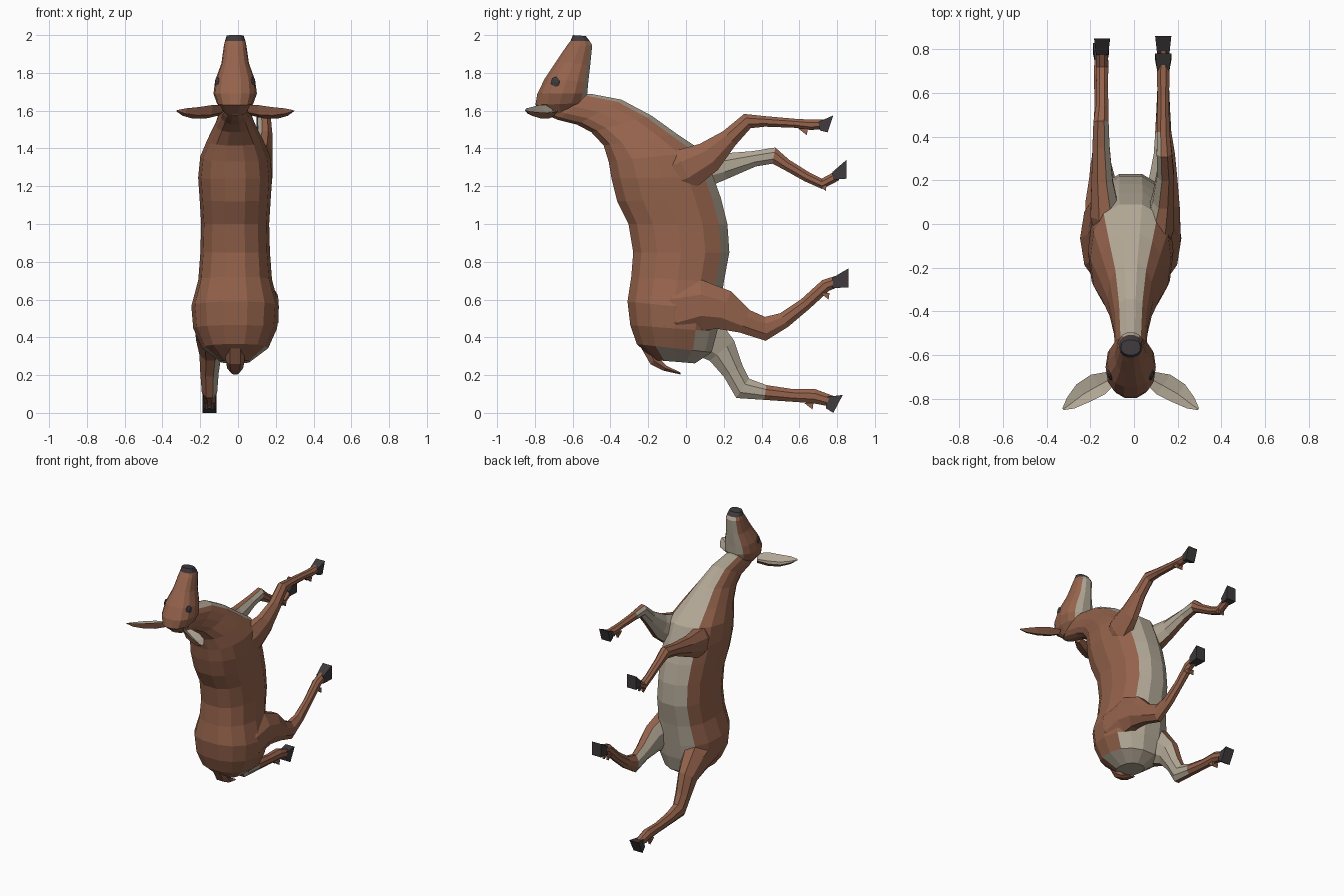
import bpy, bmesh, math
from mathutils import Vector

if "Cube" in bpy.data.objects:
    bpy.data.objects.remove(bpy.data.objects["Cube"])

CX = -0.015  # body midline


def material(name, rgb):
    m = bpy.data.materials.new(name)
    m.diffuse_color = (*rgb, 1)
    m.use_nodes = True
    m.node_tree.nodes["Principled BSDF"].inputs["Base Color"].default_value = m.diffuse_color
    return m


MATS = [material("brown_coat", (0.30, 0.125, 0.072)),
        material("pale_underside", (0.44, 0.385, 0.30)),
        material("dark_horn", (0.05, 0.043, 0.045))]
BROWN, PALE, DARK = 0, 1, 2


def finish(name, bm):
    bmesh.ops.recalc_face_normals(bm, faces=bm.faces)
    me = bpy.data.meshes.new(name)
    bm.to_mesh(me)
    bm.free()
    for m in MATS:
        me.materials.append(m)
    ob = bpy.data.objects.new(name, me)
    bpy.context.collection.objects.link(ob)
    return ob


def loft(name, rings, rule):
    """Skin rings of points; rule(d, centre) gives the colour, d = steps from the first side."""
    bm = bmesh.new()
    vs = [[bm.verts.new(p) for p in r] for r in rings]
    n = len(rings[0])
    for a, b in zip(vs, vs[1:]):
        for k in range(n):
            j = (k + 1) % n
            f = bm.faces.new((a[k], a[j], b[j], b[k]))
            f.material_index = rule(min(j, n - j), f.calc_center_median())
    for r in (vs[0], vs[-1]):
        f = bm.faces.new(r)
        f.material_index = rule(0, f.calc_center_median())
    return finish(name, bm)


def ring(c, u, v, n, power=1.0):
    """Rounded section around c with half axes u and v; first side faces u."""
    out = []
    for k in range(n):
        a = (k + 0.5) * 2 * math.pi / n
        s, t = math.cos(a), math.sin(a)
        out.append(c + u * math.copysign(abs(s) ** power, s)
                   + v * math.copysign(abs(t) ** power, t))
    return out


def spine_loft(name, secs, n, rule, power=0.85):
    """Sections are (back y, back z, belly y, belly z, half width)."""
    rings = []
    for ay, az, by, bz, w in secs:
        c = Vector((CX, (ay + by) / 2, (az + bz) / 2))
        u = Vector((0, (by - ay) / 2, (bz - az) / 2))
        rings.append(ring(c, u, Vector((w, 0, 0)), n, power))
    return loft(name, rings, rule)


# Torso and neck
def torso_rule(d, c):
    rump = c.y > -0.1 and c.z < 0.33 + 0.6 * (c.y + 0.1) and c.z < 0.43
    return PALE if d <= 1 or rump else BROWN


spine_loft("torso_and_neck", [
    (-.17, .28, .05, .262, .08), (-.265, .365, .14, .32, .175),
    (-.3, .465, .17, .43, .222), (-.315, .59, .185, .54, .232),
    (-.295, .72, .205, .69, .195), (-.285, .85, .235, .85, .184),
    (-.31, 1.0, .225, 1.0, .18), (-.37, 1.12, .19, 1.14, .188),
    (-.4, 1.24, .15, 1.25, .196), (-.415, 1.33, .095, 1.385, .185),
    (-.44, 1.415, -.04, 1.475, .148), (-.505, 1.485, -.18, 1.575, .105),
    (-.58, 1.525, -.34, 1.66, .08), (-.68, 1.55, -.5, 1.69, .07),
    (-.74, 1.575, -.58, 1.69, .055)], 14, torso_rule)


# Head
def head_rule(d, c):
    if c.z > 1.965 and c.y < -0.51:
        return DARK
    return PALE if d <= 1 and c.y > -0.56 and c.z > 1.66 else BROWN


spine_loft("head", [
    (-.73, 1.575, -.6, 1.6, .055), (-.80, 1.63, -.54, 1.64, .095),
    (-.79, 1.69, -.52, 1.69, .115), (-.75, 1.77, -.515, 1.75, .106),
    (-.69, 1.86, -.505, 1.84, .073), (-.635, 1.94, -.495, 1.945, .06),
    (-.612, 1.97, -.508, 1.968, .054), (-.6, 2.0, -.53, 1.995, .045)],
    14, head_rule)

# Tail
spine_loft("tail", [
    (-.24, .34, -.17, .36, .05), (-.19, .255, -.15, .3, .05),
    (-.12, .222, -.1, .25, .042), (-.03, .203, -.03, .215, .02)],
    6, lambda d, c: PALE if d == 0 else BROWN)

# Eyes
for side, label in ((1, "right"), (-1, "left")):
    bm = bmesh.new()
    bmesh.ops.create_icosphere(bm, subdivisions=2, radius=1)
    for v in bm.verts:
        v.co = Vector((CX + side * (0.094 - v.co.y * -.006) + v.co.x * .012,
                       -.692 + v.co.y * .024, 1.748 + v.co.z * .032))
    for f in bm.faces:
        f.material_index = DARK
    finish("eye_" + label, bm)

# Ears: pale cup tilted to the throat side, brown outside
for side, label in ((1, "right"), (-1, "left")):
    rings = []
    for x, y, z, w, h in ((.08, -.70, 1.605, .03, .03), (.15, -.735, 1.598, .055, .04),
                          (.22, -.775, 1.592, .05, .034), (.275, -.82, 1.595, .03, .022),
                          (.31, -.848, 1.6, .005, .004)):
        c = Vector((side * x + CX, y, z))
        p = Vector((side * .57, .82, 0)) * w
        up = Vector((0, 0, h))
        rings.append([c + p - up * .1, c - p * .1 - up * .25, c - p + up * .8,
                      c - p * .75 - up * .5, c + p * .2 - up])
    ob = loft("ear_" + label, rings, lambda d, c: BROWN)
    for poly in ob.data.polygons:
        if poly.normal.z > 0.2:
            poly.material_index = PALE


def prism(name, x, w, outline, mat, taper=1.0):
    """Extrude a side outline of (y, z) points across x, first and last point narrowed."""
    bm = bmesh.new()
    n = len(outline)
    ws = [w * (taper if k in (0, n - 1) else 1) for k in range(n)]
    a = [bm.verts.new((x - q, y, z)) for q, (y, z) in zip(ws, outline)]
    b = [bm.verts.new((x + q, y, z)) for q, (y, z) in zip(ws, outline)]
    bm.faces.new(a)
    bm.faces.new(b)
    for k in range(n):
        bm.faces.new((a[k], a[(k + 1) % n], b[(k + 1) % n], b[k]))
    for f in bm.faces:
        f.material_index = mat
    finish(name, bm)


def leg(name, side, path, pale_end, hoof, claw):
    """Path points are (x, y, z, half width, half depth)."""
    pts = [Vector((CX * .4 + side * p[0], p[1], p[2])) for p in path]
    rings = []
    for i, (c, p) in enumerate(zip(pts, path)):
        t = pts[min(i + 1, len(pts) - 1)] - pts[max(i - 1, 0)]
        t.x = 0
        t.normalize()
        rings.append(ring(c, Vector((-side * p[3] * 1.05, 0, 0)),
                          Vector((0, -t.z, t.y)) * p[4] * 1.07, 8))
    loft(name, rings, lambda d, c: PALE if d <= 1 and 0 < c.y < pale_end else BROWN)
    # Hoof and dewclaws
    x = pts[-1].x
    prism(name + "_hoof", x, .037, hoof, DARK, .75)
    for s, tag in ((-1, "outer"), (1, "inner")):
        y, z = claw
        prism(f"{name}_dewclaw_{tag}", x + s * .016, .008,
              [(y - .035, z + .035), (y + .015, z + .035), (y + .01, z)], BROWN)


leg("front_leg_right", 1, [
    (.09, -.15, 1.23, .05, .09), (.12, -.01, 1.285, .07, .115), (.14, .12, 1.355, .05, .085),
    (.15, .23, 1.455, .04, .05), (.145, .325, 1.545, .036, .042),
    (.14, .42, 1.543, .03, .028), (.14, .58, 1.533, .026, .024),
    (.14, .66, 1.525, .03, .028), (.14, .73, 1.528, .028, .025)], .4,
    [(.70, 1.54), (.78, 1.575), (.75, 1.485), (.71, 1.495)], (.63, 1.47))

leg("front_leg_left", -1, [
    (.09, -.15, 1.23, .05, .09), (.125, .04, 1.275, .07, .105), (.14, .2, 1.305, .05, .07),
    (.145, .36, 1.345, .04, .042), (.145, .465, 1.362, .036, .044),
    (.14, .53, 1.315, .03, .03), (.14, .64, 1.25, .027, .027),
    (.14, .72, 1.213, .03, .028), (.14, .8, 1.255, .027, .026)], .45,
    [(.775, 1.275), (.85, 1.34), (.85, 1.24), (.78, 1.235)], (.73, 1.175))

leg("hind_leg_right", 1, [
    (.09, -.2, .52, .07, .1), (.115, -.06, .54, .108, .155), (.13, .08, .57, .088, .138),
    (.14, .2, .545, .066, .107), (.145, .31, .485, .05, .066),
    (.14, .42, .445, .038, .064), (.14, .52, .492, .032, .042),
    (.14, .63, .575, .027, .034), (.14, .74, .675, .03, .034),
    (.14, .81, .7, .028, .03)], .4,
    [(.775, .715), (.86, .765), (.86, .665), (.775, .66)], (.745, .6))

leg("hind_leg_left", -1, [
    (.09, -.19, .51, .07, .1), (.115, -.05, .48, .108, .15), (.13, .08, .425, .088, .125),
    (.14, .19, .33, .06, .085), (.145, .25, .22, .05, .058),
    (.145, .3, .13, .042, .062), (.145, .42, .108, .036, .04),
    (.145, .56, .093, .03, .034), (.145, .68, .088, .034, .038),
    (.145, .77, .062, .03, .03)], .48,
    [(.745, .085), (.83, .095), (.78, 0), (.74, .025)], (.66, .018))
